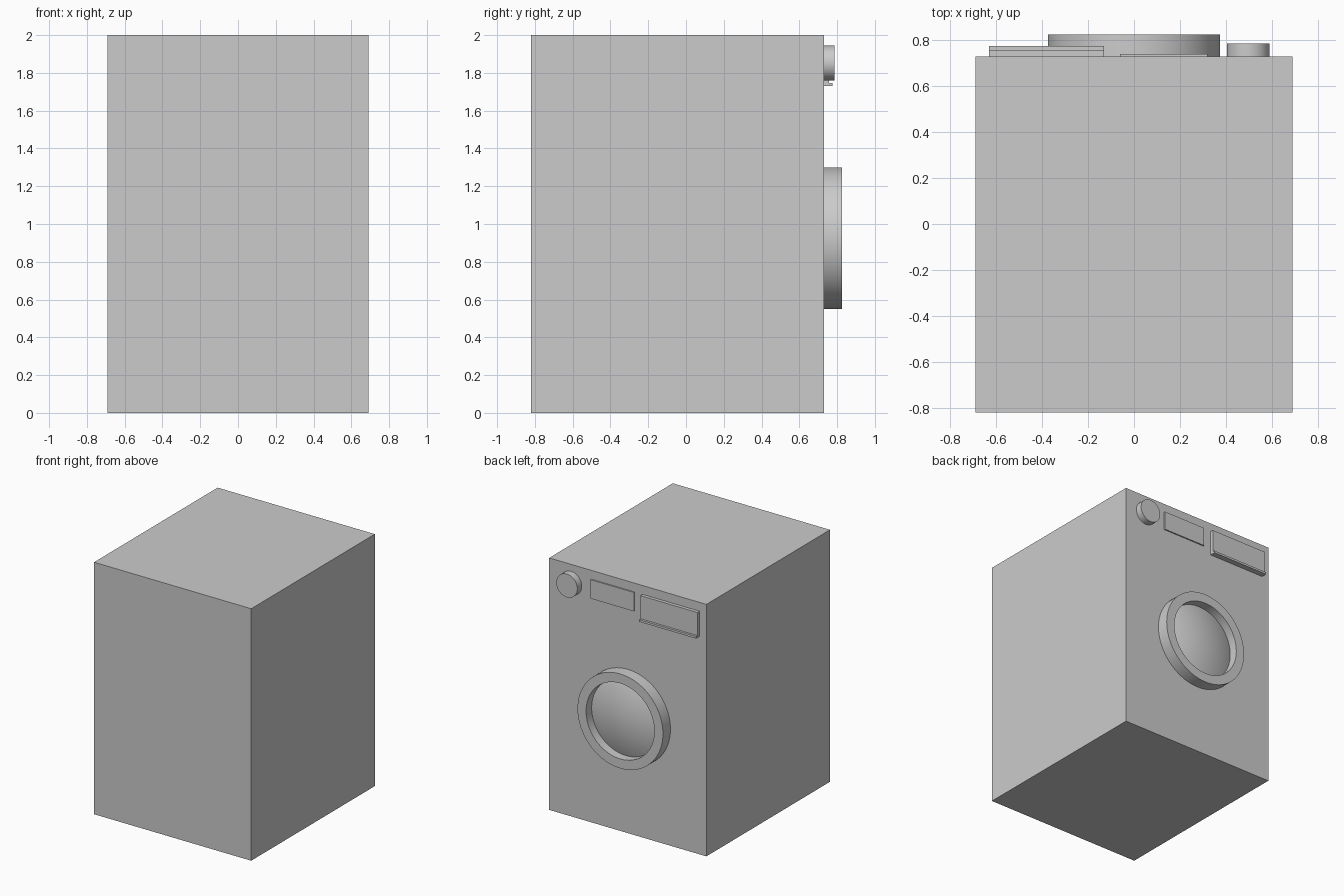
import bpy, bmesh, math
from mathutils import Vector, Matrix

cube = bpy.data.objects.get("Cube")
if cube:
    bpy.data.objects.remove(cube, do_unlink=True)

# Single light grey finish
grey = bpy.data.materials.new("light_grey")
grey.use_nodes = True
colour = (0.6, 0.6, 0.6, 1)
grey.diffuse_color = colour
grey.node_tree.nodes["Principled BSDF"].inputs["Base Color"].default_value = colour

PANEL = 0.73   # y of the panel that carries the door and controls


def finish(name, bm, smooth=False):
    bmesh.ops.recalc_face_normals(bm, faces=bm.faces)
    mesh = bpy.data.meshes.new(name)
    bm.to_mesh(mesh)
    bm.free()
    mesh.materials.append(grey)
    obj = bpy.data.objects.new(name, mesh)
    bpy.context.collection.objects.link(obj)
    if smooth:
        bpy.ops.object.select_all(action='DESELECT')
        obj.select_set(True)
        bpy.context.view_layer.objects.active = obj
        bpy.ops.object.shade_smooth_by_angle(angle=math.radians(35))


def box(name, x, y, z):
    """Box from (low, high) ranges on each axis."""
    bm = bmesh.new()
    centre = Vector([(a + b) / 2 for a, b in (x, y, z)])
    size = Vector([b - a for a, b in (x, y, z)])
    bmesh.ops.create_cube(bm, size=1, matrix=Matrix.LocRotScale(centre, None, size))
    finish(name, bm)


def turned(name, x, z, profile, closed=False, steps=72):
    """Turn (radius, height off the panel) points around an axis along y."""
    bm = bmesh.new()
    verts = [bm.verts.new((x + r, PANEL + h, z)) for r, h in profile]
    edges = [bm.edges.new(pair) for pair in zip(verts, verts[1:])]
    if closed:
        edges.append(bm.edges.new((verts[-1], verts[0])))
    bmesh.ops.spin(bm, geom=verts + edges, cent=(x, 0, z), axis=(0, 1, 0),
                   angle=math.tau, steps=steps, use_duplicate=False)
    bmesh.ops.remove_doubles(bm, verts=bm.verts, dist=0.0001)
    finish(name, bm, smooth=True)


# Cabinet
box("cabinet", (-0.69, 0.69), (-0.82, PANEL), (0, 2))

# Round door: raised ring and domed glass set inside it
turned("door_ring", 0, 0.925,
       [(0.3, 0), (0.375, 0), (0.375, 0.095), (0.3, 0.095)], closed=True)
rim, base, bulge, rings = 0.3, 0.025, 0.055, 12
dome = [(rim * math.cos(a), base + bulge * math.sin(a) ** 2)
        for a in (math.pi / 2 * i / rings for i in range(rings + 1))]
turned("door_glass", 0, 0.925, dome)

# Control strip: dial, display and detergent drawer with a pull lip
turned("dial", 0.497, 1.852, [(0, 0), (0.0925, 0), (0.0925, 0.055), (0, 0.055)])
box("display", (-0.06, 0.32), (PANEL, PANEL + 0.01), (1.78, 1.93))
box("drawer_front", (-0.63, -0.13), (PANEL, PANEL + 0.027), (1.73, 1.93))
box("drawer_lip", (-0.63, -0.13), (PANEL, PANEL + 0.045), (1.73, 1.747))
